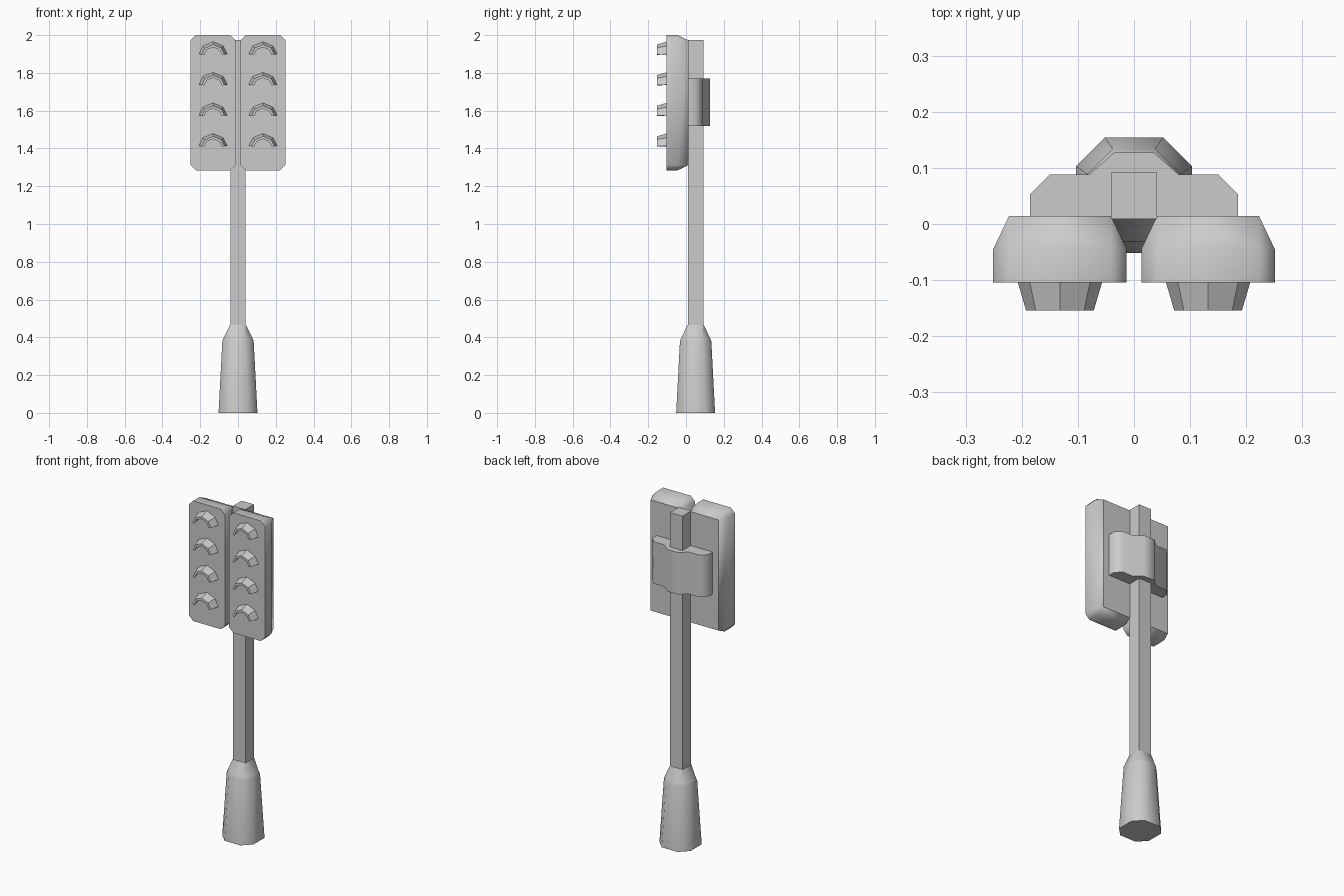
import bpy, bmesh
from math import cos, sin, radians

if "Cube" in bpy.data.objects:
    bpy.data.objects.remove(bpy.data.objects["Cube"])

PY = 0.051  # y of the pole axis


def finish(name, bm, angle=50):
    bmesh.ops.remove_doubles(bm, verts=bm.verts, dist=1e-5)
    bmesh.ops.dissolve_degenerate(bm, edges=bm.edges, dist=1e-5)
    bmesh.ops.recalc_face_normals(bm, faces=bm.faces)
    me = bpy.data.meshes.new(name)
    bm.to_mesh(me)
    bm.free()
    ob = bpy.data.objects.new(name, me)
    bpy.context.collection.objects.link(ob)
    bpy.ops.object.select_all(action='DESELECT')
    ob.select_set(True)
    bpy.context.view_layer.objects.active = ob
    bpy.ops.object.shade_smooth_by_angle(angle=radians(angle))
    return ob


def loft(name, rings, angle=50):
    """Skin closed rings of equal point count and cap both ends."""
    bm = bmesh.new()
    vs = [[bm.verts.new(p) for p in r] for r in rings]
    n = len(rings[0])
    for a, b in zip(vs, vs[1:]):
        for i in range(n):
            bm.faces.new((a[i], a[(i + 1) % n], b[(i + 1) % n], b[i]))
    bm.faces.new(vs[0])
    bm.faces.new(vs[-1])
    return finish(name, bm, angle)


def octagon(hx, hy, c):
    """Rectangle outline with corners cut by c."""
    return [(hx, -hy + c), (hx, hy - c), (hx - c, hy), (-hx + c, hy),
            (-hx, hy - c), (-hx, -hy + c), (-hx + c, -hy), (hx - c, -hy)]


# Tapered octagonal base
loft("base", [[(x, PY + y, z) for x, y in octagon(h, h, c)]
              for z, h, c in ((0, .103, .051), (.38, .083, .045),
                              (.395, .077, .042), (.465, .043, .003))])

# Square pole
h = .041
loft("pole", [[(-h, PY - h, z), (h, PY - h, z), (h, PY + h, z), (-h, PY + h, z)]
              for z in (.42, 1.975)])

# Clamp bracket: half profile mirrored, extruded upwards
half = [(.185, .012), (.185, .053), (.15, .088), (.08, .088), (.036, .127)]
prof = half + [(-x, y) for x, y in reversed(half)]
loft("bracket", [[(x, y, z) for x, y in prof] for z in (1.52, 1.77)])


def visor(name, cx, cz):
    """Half-octagon hood that narrows towards its open front."""
    bm = bmesh.new()
    section = ((.077, -.10), (.061, -.154), (.047, -.154), (.062, -.10))
    rows = []
    for a in (8, 45, 90, 135, 172):
        t = radians(a)
        rows.append([bm.verts.new((cx + r * cos(t), y, cz + r * sin(t)))
                     for r, y in section])
    for a, b in zip(rows, rows[1:]):
        for i in range(4):
            j = (i + 1) % 4
            bm.faces.new((a[i], a[j], b[j], b[i]))
    bm.faces.new(rows[0])
    bm.faces.new(rows[-1])
    finish(name, bm, 30)


# Two signal heads with bevelled backs, four visors each
HX, HZ, C, ZC = .119, .358, .028, 1.642
for side, cx in (("left", -.132), ("right", .132)):
    full = octagon(HX, HZ, C)
    back = [(x * (HX - C) / HX if abs(x) == HX else x,
             z * (HZ - C) / HZ if abs(z) == HZ else z) for x, z in full]
    loft(side + "_head", [[(cx + x, y, ZC + z) for x, z in ring]
                          for y, ring in ((-.104, full), (-.045, full), (.014, back))])
    for i in range(4):
        visor(f"{side}_visor_{i + 1}", cx, 1.889 - i * .162)
